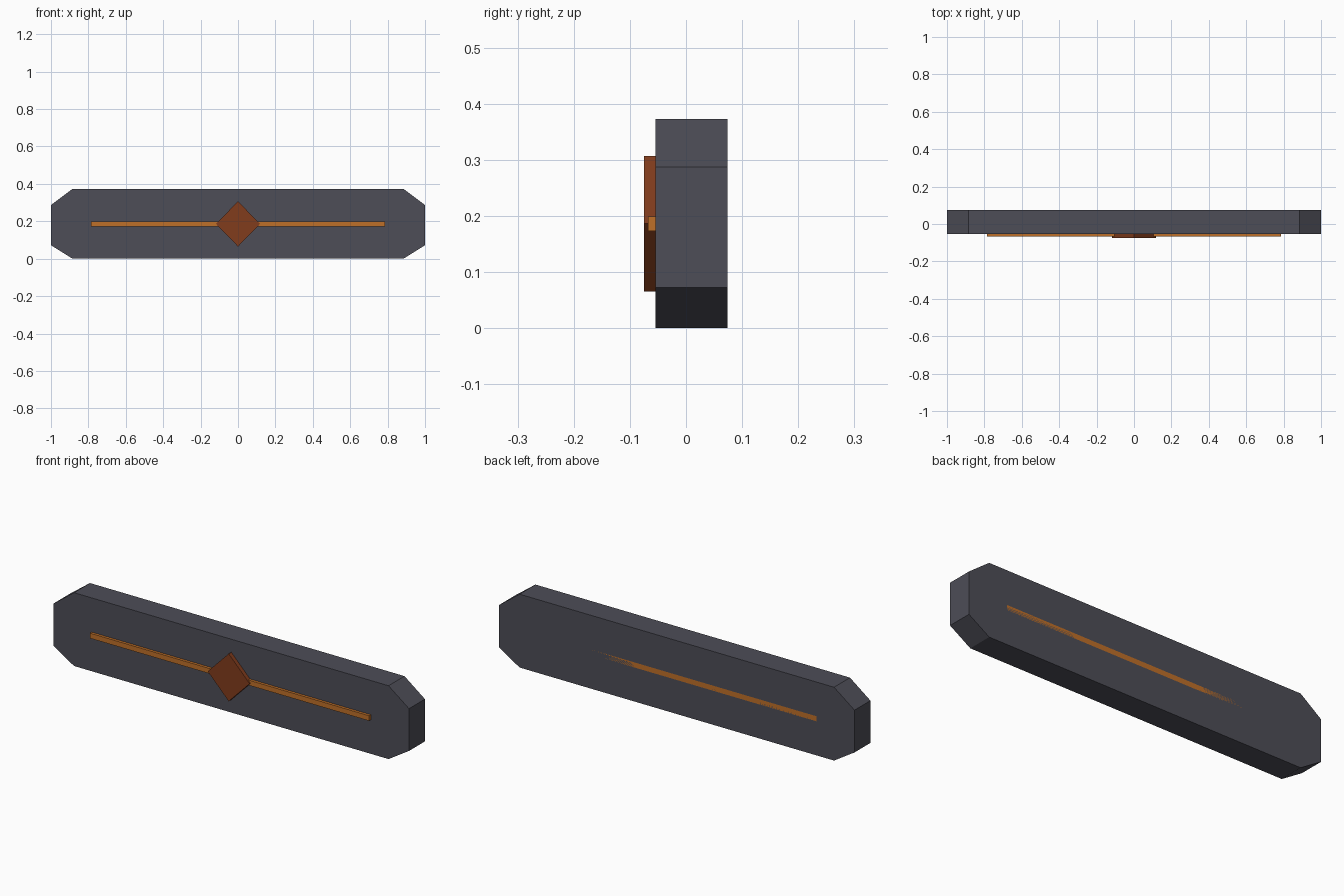
import bpy, bmesh

if "Cube" in bpy.data.objects:
    bpy.data.objects.remove(bpy.data.objects["Cube"])

MID_Z = 0.186  # height of the centre line


def material(name, rgb):
    mat = bpy.data.materials.new(name)
    mat.diffuse_color = (*rgb, 1)
    mat.use_nodes = True
    mat.node_tree.nodes["Principled BSDF"].inputs["Base Color"].default_value = mat.diffuse_color
    return mat


def prism(name, profile, y_front, y_back, mat):
    """Extrude an XZ outline from y_front to y_back."""
    bm = bmesh.new()
    face = bm.faces.new([bm.verts.new((x, y_front, z)) for x, z in profile])
    ext = bmesh.ops.extrude_face_region(bm, geom=[face])["geom"]
    verts = [g for g in ext if isinstance(g, bmesh.types.BMVert)]
    bmesh.ops.translate(bm, verts=verts, vec=(0, y_back - y_front, 0))
    bmesh.ops.recalc_face_normals(bm, faces=bm.faces)
    mesh = bpy.data.meshes.new(name)
    bm.to_mesh(mesh)
    bm.free()
    mesh.materials.append(mat)
    obj = bpy.data.objects.new(name, mesh)
    bpy.context.collection.objects.link(obj)
    return obj


slate = material("slate", (0.075, 0.075, 0.095))
orange = material("orange", (0.52, 0.16, 0.022))
rust = material("rust", (0.22, 0.045, 0.012))

# Main slab: long plate with cut corners
right = [(0.885, 0), (1, 0.072), (1, 0.287), (0.885, 0.373)]
left = [(-x, z) for x, z in reversed(right)]
prism("slab", right + left, -0.054, 0.074, slate)

# Inlaid strip: runs through the slab, flush with its back
w, h = 0.785, 0.013
prism("inlay_strip", [(-w, MID_Z - h), (w, MID_Z - h), (w, MID_Z + h), (-w, MID_Z + h)],
      -0.068, 0.074, orange)

# Diamond emblem raised at the centre of the front
rx, rz = 0.118, 0.121
prism("diamond", [(0, MID_Z - rz), (rx, MID_Z), (0, MID_Z + rz), (-rx, MID_Z)],
      -0.075, -0.04, rust)
